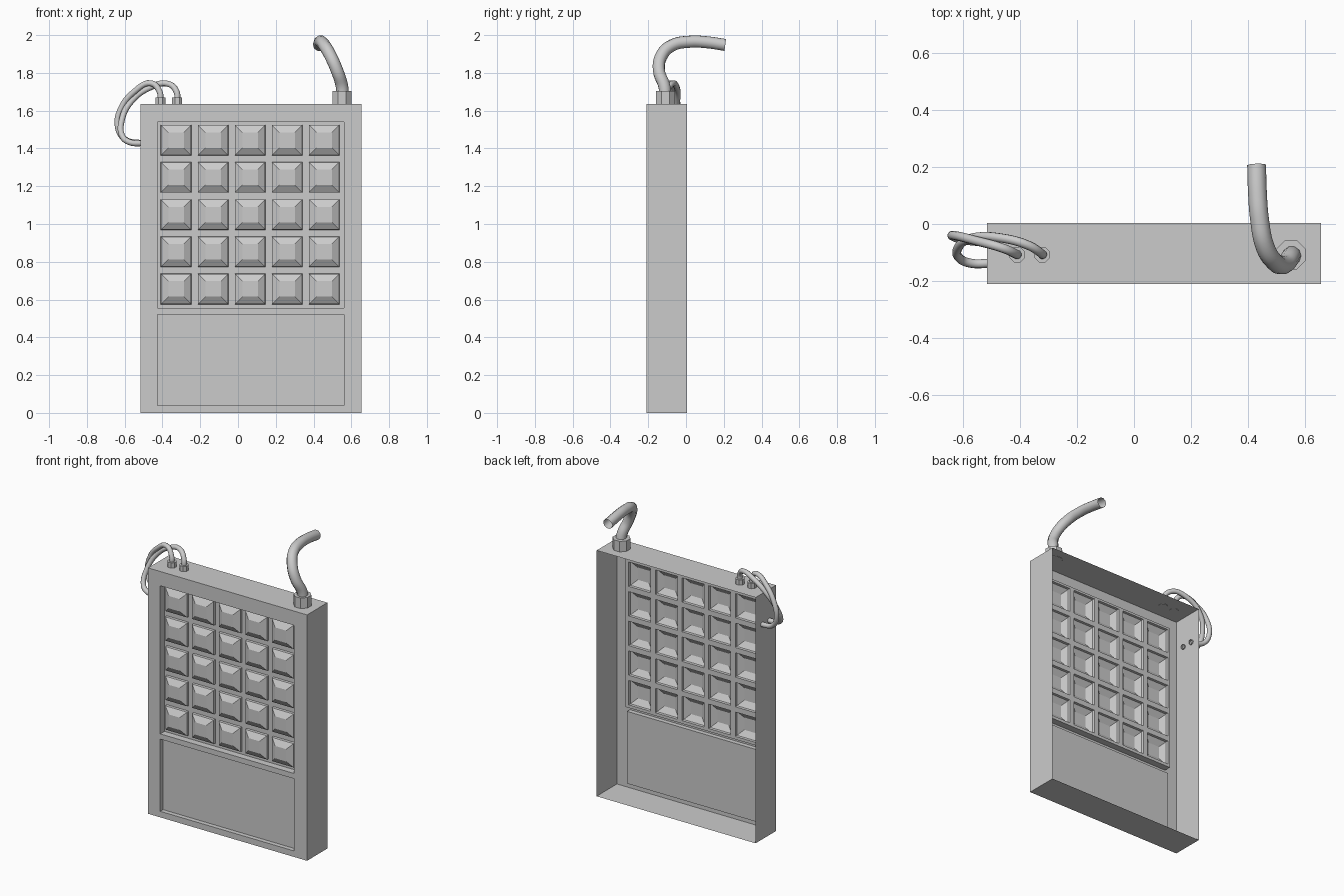
import bpy, bmesh, math
from mathutils import Vector

if "Cube" in bpy.data.objects:
    bpy.data.objects.remove(bpy.data.objects["Cube"])

FRONT, BACK = -0.21, 0.004


def rect(x0, x1, z0, z1, y):
    return [Vector(p) for p in ((x0, y, z0), (x1, y, z0), (x1, y, z1), (x0, y, z1))]


def quad(bm, pts):
    bm.faces.new([bm.verts.new(p) for p in pts])


def ring(bm, a, b):
    """Four walls joining rectangle a to rectangle b."""
    for i in range(4):
        j = (i + 1) % 4
        quad(bm, (a[i], a[j], b[j], b[i]))


def finish(bm, name):
    bmesh.ops.remove_doubles(bm, verts=bm.verts, dist=0.0005)
    me = bpy.data.meshes.new(name)
    bm.to_mesh(me)
    bm.free()
    ob = bpy.data.objects.new(name, me)
    bpy.context.collection.objects.link(ob)
    return ob


def smooth(ob, angle=40):
    bpy.ops.object.select_all(action='DESELECT')
    ob.select_set(True)
    bpy.context.view_layer.objects.active = ob
    bpy.ops.object.shade_smooth_by_angle(angle=math.radians(angle))


# Casing: open-backed shell with a tray recess and a key panel recess
bm = bmesh.new()
X0, X1, TOP = -0.515, 0.655, 1.635
ring(bm, rect(X0, X1, 0, TOP, BACK), rect(X0, X1, 0, TOP, FRONT))
xs = [X0, -0.425, 0.56, X1]
zs = [0, 0.04, 0.52, 0.555, 1.54, TOP]
windows = {(1, 1): -0.18, (1, 3): -0.165}
for i in range(3):
    for k in range(5):
        r = (xs[i], xs[i + 1], zs[k], zs[k + 1])
        if (i, k) in windows:
            ring(bm, rect(*r, FRONT), rect(*r, windows[i, k]))
        else:
            quad(bm, rect(*r, FRONT))
quad(bm, rect(xs[1], xs[2], zs[1], zs[2], -0.18))
finish(bm, "casing")

# Key panel: 5 x 5 raised keys, each a small step and a tapered top
bm = bmesh.new()
half = 0.081
cx = [-0.328 + 0.196 * i for i in range(5)]
cz = [0.656 + 0.197 * i for i in range(5)]
px = [xs[1]] + [c + s * half for c in cx for s in (-1, 1)] + [xs[2]]
pz = [zs[3]] + [c + s * half for c in cz for s in (-1, 1)] + [zs[4]]
for i in range(11):
    for k in range(11):
        r = (px[i], px[i + 1], pz[k], pz[k + 1])
        if i % 2 and k % 2:
            def inset(d, y):
                return rect(r[0] + d, r[1] - d, r[2] + d, r[3] - d, y)
            levels = [inset(0, -0.165), inset(0.002, -0.18), inset(0.04, -0.203)]
            ring(bm, levels[0], levels[1])
            ring(bm, levels[1], levels[2])
            quad(bm, levels[2])
        else:
            quad(bm, rect(*r, -0.165))
finish(bm, "key_panel")


# Hose fittings on the top
def fitting(name, x, radius, height, sides):
    bpy.ops.mesh.primitive_cylinder_add(
        vertices=sides, radius=radius, depth=height,
        location=(x, -0.108, TOP + height / 2 - 0.002),
        rotation=(0, 0, math.pi / sides))
    bpy.context.object.name = name


fitting("large_fitting", 0.55, 0.055, 0.072, 8)
fitting("small_fitting_a", -0.41, 0.029, 0.037, 8)
fitting("small_fitting_b", -0.322, 0.029, 0.037, 8)


# Hoses: smooth tubes with open ends
def hose(name, radius, pts):
    cu = bpy.data.curves.new(name + "_path", 'CURVE')
    cu.dimensions = '3D'
    cu.bevel_depth = radius
    cu.bevel_resolution = 3
    cu.resolution_u = 6
    sp = cu.splines.new('BEZIER')
    sp.bezier_points.add(len(pts) - 1)
    for b, p in zip(sp.bezier_points, pts):
        b.co = p
        b.handle_left_type = b.handle_right_type = 'AUTO'
    tmp = bpy.data.objects.new(name + "_tmp", cu)
    bpy.context.collection.objects.link(tmp)
    bpy.context.view_layer.update()
    me = bpy.data.meshes.new_from_object(tmp)
    bpy.data.objects.remove(tmp)
    ob = bpy.data.objects.new(name, me)
    bpy.context.collection.objects.link(ob)
    smooth(ob)


hose("large_hose", 0.033, [
    (0.555, -0.108, 1.66), (0.55, -0.115, 1.73), (0.525, -0.143, 1.81),
    (0.49, -0.13, 1.89), (0.458, -0.075, 1.945), (0.44, 0.02, 1.965),
    (0.433, 0.11, 1.962), (0.43, 0.207, 1.948)])
hose("small_hose_a", 0.016, [
    (-0.41, -0.108, 1.65), (-0.415, -0.105, 1.70), (-0.46, -0.085, 1.745),
    (-0.55, -0.06, 1.70), (-0.62, -0.042, 1.61), (-0.637, -0.042, 1.52),
    (-0.60, -0.055, 1.45), (-0.505, -0.065, 1.427)])
hose("small_hose_b", 0.016, [
    (-0.322, -0.108, 1.65), (-0.325, -0.103, 1.70), (-0.37, -0.075, 1.742),
    (-0.46, -0.05, 1.725), (-0.56, -0.047, 1.655), (-0.615, -0.08, 1.55),
    (-0.61, -0.122, 1.46), (-0.57, -0.138, 1.432), (-0.505, -0.138, 1.427)])
